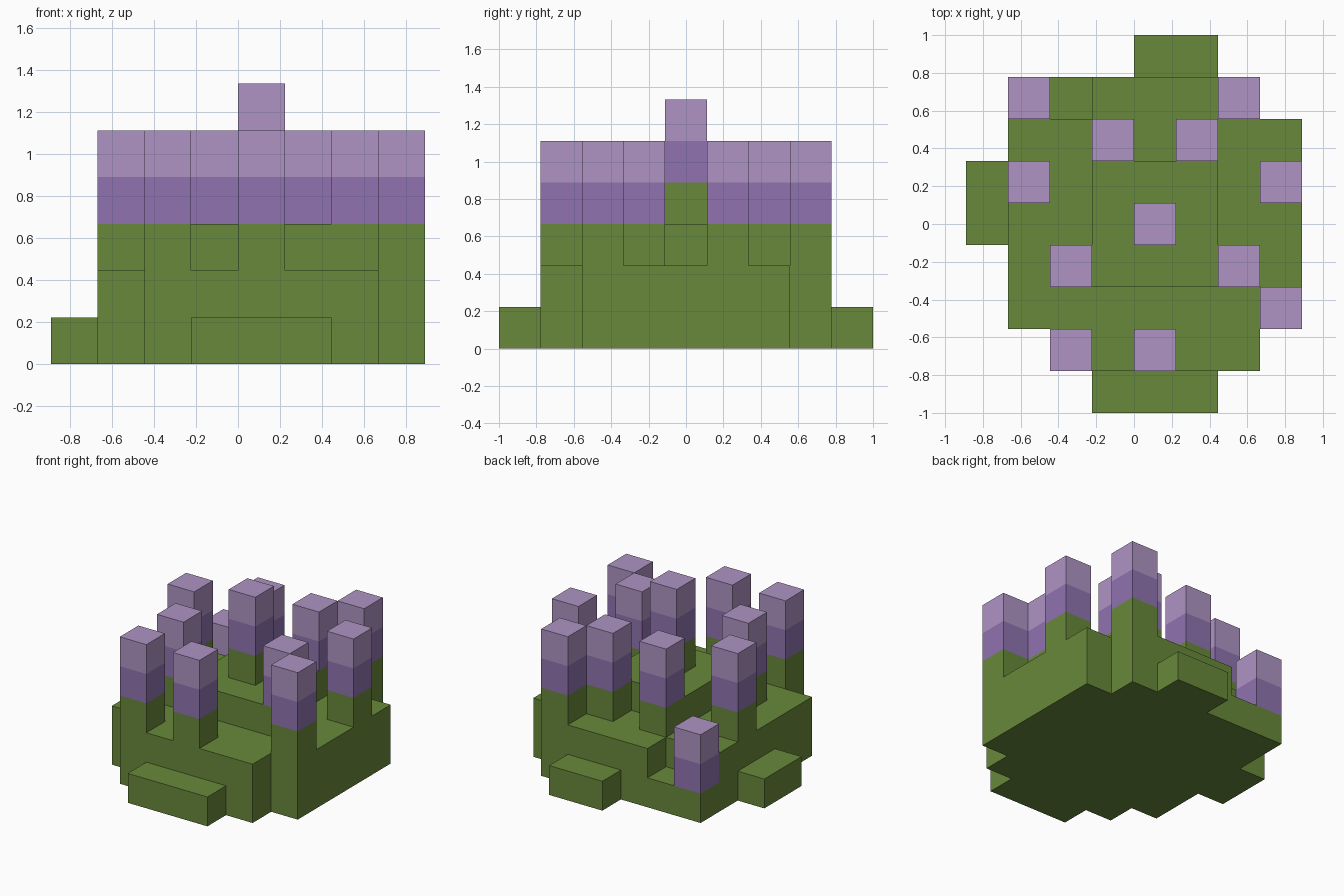
import bpy, bmesh, math
from mathutils import Vector

if "Cube" in bpy.data.objects:
    bpy.data.objects.remove(bpy.data.objects["Cube"])

U = 2 / 9  # edge of one block
ORIGIN = Vector((-4 * U, -1, 0))


def material(name, rgb):
    m = bpy.data.materials.new(name)
    m.diffuse_color = (*rgb, 1)
    m.use_nodes = True
    m.node_tree.nodes["Principled BSDF"].inputs["Base Color"].default_value = m.diffuse_color
    return m


GREEN = material("moss green", (0.14, 0.25, 0.043))
DARK = material("deep lilac", (0.28, 0.174, 0.434))
LIGHT = material("pale lilac", (0.43, 0.296, 0.552))

# Ground plan: first and last block of each row, front to back
rows = [(3, 5), (2, 6), (1, 7), (1, 7), (0, 7), (0, 7), (1, 7), (1, 6), (4, 5)]


def mound_height(i, j):
    if j in (0, 8) or i == 0 or (i, j) in ((2, 7), (1, 7)):
        return 1          # low outer ledges and notch
    if 3 <= i <= 5 and 3 <= j <= 5:
        return 3          # middle plateau
    return 2


mound = {(i, j, k) for j, (a, b) in enumerate(rows)
         for i in range(a, b + 1) for k in range(mound_height(i, j))}

# Flower spikes: a one-block stem with two blocks of bloom
spikes = [(2, 1), (4, 1), (7, 2), (2, 3), (6, 3), (4, 4), (1, 5), (7, 5),
          (3, 6), (5, 6), (1, 7), (6, 7)]
stems, lower_blooms, upper_blooms = set(), set(), set()
for i, j in spikes:
    z = mound_height(i, j)
    if (i, j) != (1, 7):  # the back corner flower has no stem
        stems.add((i, j, z))
        z += 1
    lower_blooms.add((i, j, z))
    upper_blooms.add((i, j, z + 1))

solid = mound | stems | lower_blooms | upper_blooms


def build(name, blocks, mat):
    """Skin a set of blocks, leaving out faces buried against other blocks."""
    bm = bmesh.new()
    for c in sorted(blocks):
        centre = Vector(c) + Vector((0.5, 0.5, 0.5))
        for axis in range(3):
            for s in (-1, 1):
                n = Vector((0, 0, 0))
                n[axis] = s
                if tuple(int(a + b) for a, b in zip(c, n)) in solid:
                    continue
                u = Vector((0, 0, 0))
                u[(axis + 1) % 3] = 0.5
                v = n.cross(u)
                mid = centre + n * 0.5
                bm.faces.new([bm.verts.new((mid + d) * U + ORIGIN)
                              for d in (-u - v, u - v, u + v, v - u)])
    bmesh.ops.remove_doubles(bm, verts=bm.verts, dist=1e-4)
    bmesh.ops.dissolve_limit(bm, angle_limit=math.radians(1),
                             verts=bm.verts, edges=bm.edges)
    mesh = bpy.data.meshes.new(name)
    bm.to_mesh(mesh)
    bm.free()
    mesh.materials.append(mat)
    bpy.context.collection.objects.link(bpy.data.objects.new(name, mesh))


build("leafy_mound", mound | stems, GREEN)
build("lower_blooms", lower_blooms, DARK)
build("upper_blooms", upper_blooms, LIGHT)
